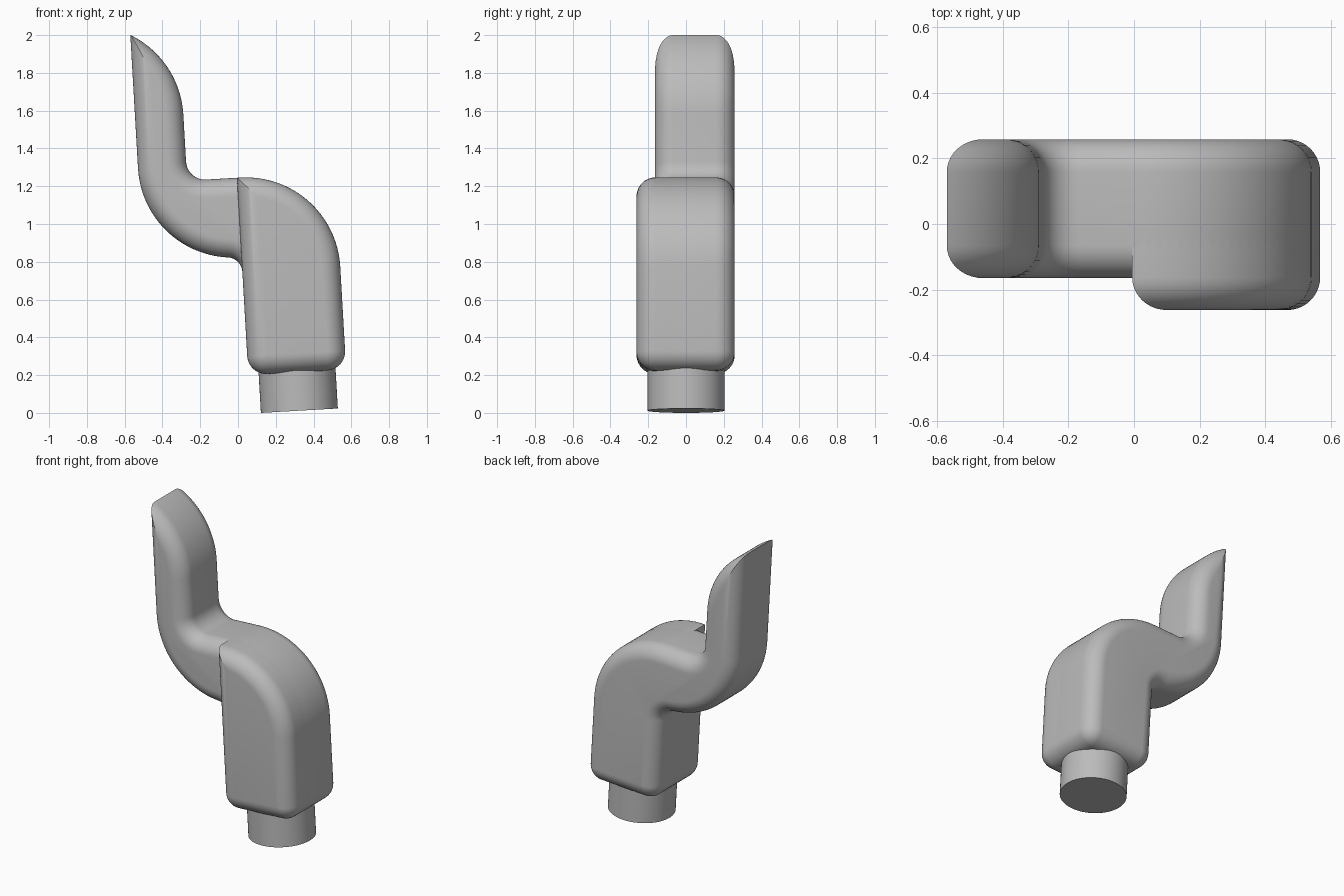
import bpy, bmesh
from math import radians, pi, sin, cos, acos

if "Cube" in bpy.data.objects:
    bpy.data.objects.remove(bpy.data.objects["Cube"])

TILT = radians(-3.3)      # the whole piece leans slightly to its right
ROUND = 0.1               # radius of the rounded rims
STEPS = 10

grey = bpy.data.materials.new("plain grey")
grey.use_nodes = True
grey.diffuse_color = (0.5, 0.5, 0.5, 1)
grey.node_tree.nodes["Principled BSDF"].inputs["Base Color"].default_value = (0.5, 0.5, 0.5, 1)


def arc(cx, cz, radius, start, end, n=16):
    """Points along an arc, angles in degrees."""
    return [(cx + radius * cos(radians(start + (end - start) * i / n)),
             cz + radius * sin(radians(start + (end - start) * i / n))) for i in range(n + 1)]


def arc_to_wall(cx, cz, radius, wall):
    """Arc rising from the right until it meets a vertical wall in a sharp corner."""
    return arc(cx, cz, radius, 0, acos((wall - cx) / radius) * 180 / pi, 24)


def leg_outline(d):
    """Rounded bottom corners of the leg, inset by d."""
    r = max(ROUND - d, 0.0005)
    return arc(0.166, 0.297, r, 180, 270, 8) + arc(0.485, 0.297, r, 270, 360, 8)


def body_outline(d):
    return leg_outline(d) + arc_to_wall(0.085, 0.743, 0.5 - d, 0.066 + d)


def full_outline(d):
    return (arc(0.046, 1.322, 0.5 - d, 180, 264, 24)
            + arc(-0.014, 0.745, 0.08 + d, 84, 0, 10)
            + leg_outline(d)
            + arc(0.085, 0.743, 0.5 - d, 0, 90, 24)
            + arc(-0.098, 1.343, 0.1 + d, 270, 180, 10)
            + arc_to_wall(-0.698, 1.594, 0.5 - d, -0.454 + d))


def finish(name, bm):
    bmesh.ops.recalc_face_normals(bm, faces=bm.faces)
    mesh = bpy.data.meshes.new(name)
    bm.to_mesh(mesh)
    bm.free()
    obj = bpy.data.objects.new(name, mesh)
    bpy.context.collection.objects.link(obj)
    obj.rotation_euler.y = TILT
    mesh.materials.append(grey)
    bpy.ops.object.select_all(action="DESELECT")
    obj.select_set(True)
    bpy.context.view_layer.objects.active = obj
    bpy.ops.object.shade_smooth_by_angle(angle=radians(30))


def rounded_slab(name, outline, front, back, round_back):
    """Loft inset copies of an outline along y to get rounded rims."""
    turns = [i / STEPS * pi / 2 for i in range(STEPS + 1)]
    layers = [(front + ROUND * (1 - sin(t)), ROUND * (1 - cos(pi / 2 - t))) for t in turns]
    layers = [(front + ROUND * (1 - cos(t)), ROUND * (1 - sin(t))) for t in turns]
    if round_back:
        layers += [(back - ROUND * (1 - cos(t)), ROUND * (1 - sin(t))) for t in reversed(turns)]
    else:
        layers.append((back, 0))
    bm = bmesh.new()
    rings = [[bm.verts.new((x, y, z)) for x, z in outline(d)] for y, d in layers]
    for a, b in zip(rings, rings[1:]):
        for i in range(len(a)):
            j = (i + 1) % len(a)
            bm.faces.new((a[i], a[j], b[j], b[i]))
    bm.faces.new(rings[0])
    bm.faces.new(rings[-1])
    finish(name, bm)


# S-shaped arm that runs down into the leg and forms the whole back
rounded_slab("curved_arm", full_outline, -0.165, 0.258, True)

# Thicker front half of the leg, ending inside the arm slab
rounded_slab("front_body", body_outline, -0.262, -0.05, False)

# Round peg under the leg
bm = bmesh.new()
bmesh.ops.create_cone(bm, cap_ends=True, segments=64, radius1=0.204, radius2=0.204, depth=0.25)
bmesh.ops.translate(bm, verts=bm.verts, vec=(0.325, 0, 0.118))
finish("peg", bm)
